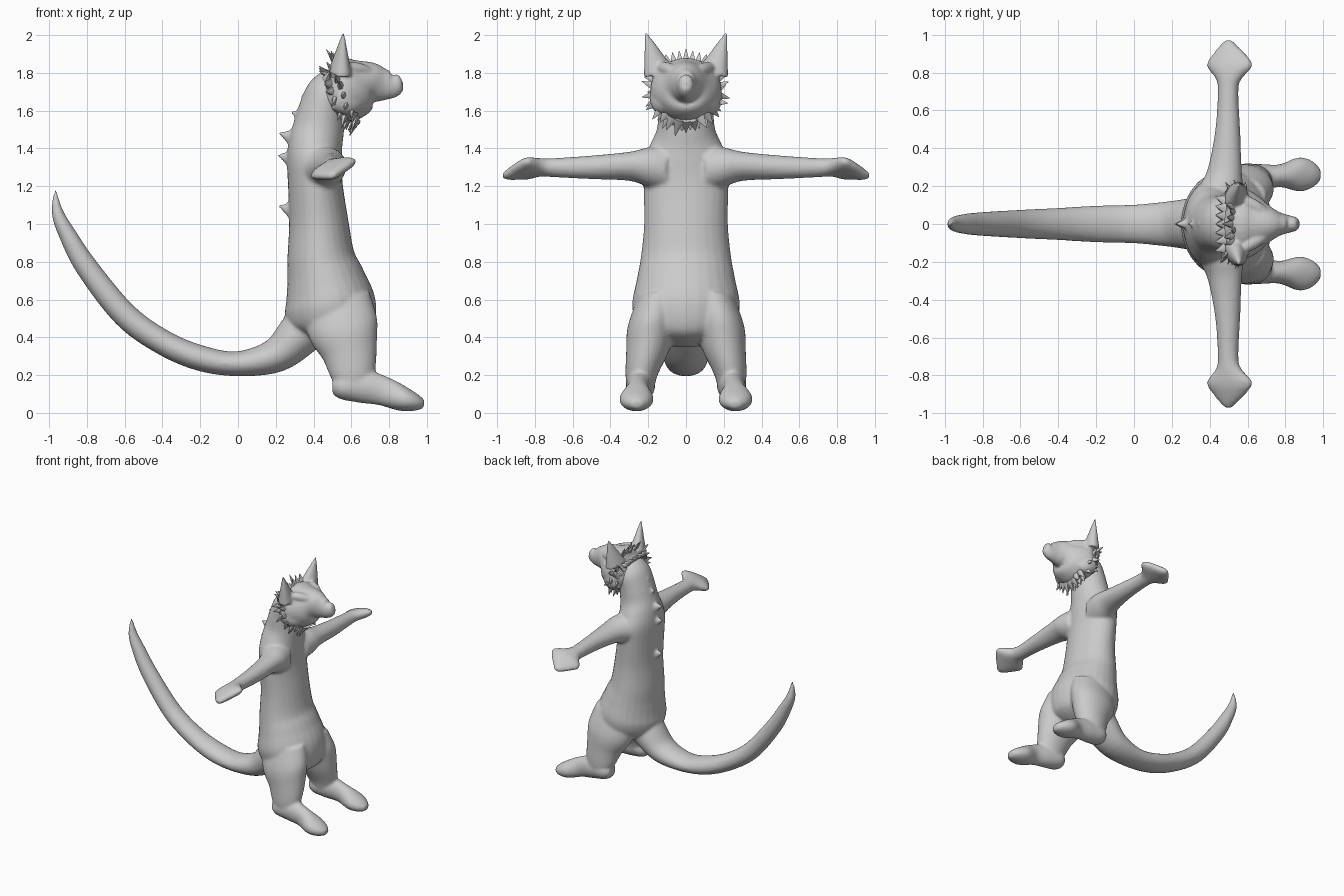
import bpy, bmesh, math, random
from mathutils import Vector, Matrix

random.seed(4)
if "Cube" in bpy.data.objects:
    bpy.data.objects.remove(bpy.data.objects["Cube"])

grey = bpy.data.materials.new("plain grey")
grey.use_nodes = True
grey.diffuse_color = (0.6, 0.6, 0.6, 1)
grey.node_tree.nodes["Principled BSDF"].inputs["Base Color"].default_value = (0.6, 0.6, 0.6, 1)


def blend(a, b, c, d, t):
    """Smooth curve through b and c."""
    return 0.5 * (2 * b + (c - a) * t + (2 * a - 5 * b + 4 * c - d) * t * t
                  + (3 * b - a - 3 * c + d) * t ** 3)


def loft(bm, sections, side, steps=5, count=28):
    """Tube through sections (x, y, z, radius along side, other radius)."""
    s = [sections[0]] + list(sections) + [sections[-1]]
    path = []
    for i in range(1, len(s) - 2):
        for k in range(steps):
            path.append([blend(*q, k / steps) for q in zip(*s[i - 1:i + 3])])
    path.append(list(sections[-1]))
    points = [Vector(p[:3]) for p in path]
    side = Vector(side).normalized()
    rings = []
    for i, p in enumerate(path):
        along = points[min(i + 1, len(path) - 1)] - points[max(i - 1, 0)]
        other = along.cross(side).normalized()
        rings.append([bm.verts.new(points[i] + side * math.cos(a) * max(p[3], 0.004)
                                   + other * math.sin(a) * max(p[4], 0.004))
                      for a in (math.tau * j / count for j in range(count))])
    faces = [bm.faces.new(rings[0]), bm.faces.new(rings[-1][::-1])]
    for lo, hi in zip(rings, rings[1:]):
        for j in range(count):
            n = (j + 1) % count
            faces.append(bm.faces.new((lo[j], hi[j], hi[n], lo[n])))
    bmesh.ops.recalc_face_normals(bm, faces=faces)


def spike(bm, base, tip, wide, thin, across, sides=8):
    """Flattened cone from base to tip, wide in the direction across."""
    base, tip = Vector(base), Vector(tip)
    z = (tip - base).normalized()
    y = z.cross(Vector(across)).normalized()
    x = y.cross(z)
    frame = Matrix((x * wide, y * thin, z * (tip - base).length)).transposed().to_4x4()
    bmesh.ops.create_cone(bm, cap_ends=True, segments=sides, radius1=1, radius2=0.06, depth=1,
                          matrix=Matrix.Translation((base + tip) / 2) @ frame)


def finish(name, bm, voxel=0, smooth=0):
    mesh = bpy.data.meshes.new(name)
    bm.to_mesh(mesh)
    bm.free()
    mesh.materials.append(grey)
    ob = bpy.data.objects.new(name, mesh)
    bpy.context.collection.objects.link(ob)
    if voxel:
        m = ob.modifiers.new("fuse", 'REMESH')
        m.mode, m.voxel_size, m.use_smooth_shade = 'VOXEL', voxel, True
        m = ob.modifiers.new("soften", 'SMOOTH')
        m.factor, m.iterations = 0.5, smooth
    else:
        bpy.ops.object.select_all(action='DESELECT')
        ob.select_set(True)
        bpy.context.view_layer.objects.active = ob
        bpy.ops.object.shade_smooth_by_angle(angle=math.radians(50))
    return ob


Y = (0, 1, 0)

# Body: torso and neck
bm = bmesh.new()
loft(bm, [(.47, 0, .36, .08, .10), (.48, 0, .44, .24, .22), (.49, 0, .56, .285, .242),
          (.465, 0, .70, .262, .21), (.44, 0, .82, .24, .18), (.428, 0, 1.0, .222, .158),
          (.41, 0, 1.2, .225, .145), (.405, 0, 1.33, .225, .146), (.41, 0, 1.42, .19, .143),
          (.425, 0, 1.5, .155, .137), (.445, 0, 1.6, .145, .125), (.48, 0, 1.7, .14, .115),
          (.51, 0, 1.77, .10, .08)], Y)

# Tail
loft(bm, [(.42, 0, .52, .13, .13), (.33, 0, .42, .14, .12), (.2, 0, .305, .122, .092),
          (0, 0, .26, .102, .066), (-.2, 0, .29, .097, .068), (-.4, 0, .375, .085, .067),
          (-.6, 0, .52, .075, .067), (-.8, 0, .77, .063, .06), (-.9, 0, .94, .052, .047),
          (-.955, 0, 1.06, .036, .032), (-.968, 0, 1.185, .006, .006)], Y)

for s in (1, -1):
    # Leg and foot
    loft(bm, [(.52, s * .14, .6, .12, .18), (.555, s * .18, .45, .13, .188),
              (.59, s * .205, .32, .112, .148), (.605, s * .235, .2, .085, .118),
              (.60, s * .24, .12, .07, .085)], Y)
    loft(bm, [(.50, s * .24, .14, .04, .04), (.55, s * .24, .14, .075, .07),
              (.66, s * .245, .14, .072, .088), (.77, s * .255, .115, .06, .078),
              (.87, s * .262, .075, .09, .066), (.94, s * .262, .055, .072, .046),
              (.985, s * .26, .045, .03, .022)], Y)
    # Arm and tilted hand
    loft(bm, [(.43, s * .1, 1.29, .13, .13), (.46, s * .2, 1.30, .115, .105),
              (.48, s * .3, 1.305, .09, .075), (.495, s * .5, 1.30, .066, .062),
              (.497, s * .7, 1.298, .055, .05), (.5, s * .765, 1.3, .07, .045),
              (.505, s * .835, 1.295, .128, .042), (.505, s * .89, 1.28, .098, .035),
              (.5, s * .94, 1.262, .05, .026), (.5, s * .97, 1.255, .02, .014)], (.94, 0, .34))

# Knobs along the spine
for x, z in ((.34, 1.67), (.29, 1.585), (.225, 1.475), (.22, 1.36), (.222, 1.09)):
    spike(bm, (x + .09, 0, z - .025), (x - .012, 0, z + .008), .062, .045, (0, 0, 1), 12)
finish("body", bm, .011, 5)

# Head with pointed snout
bm = bmesh.new()
loft(bm, [(.435, 0, 1.73, .07, .07), (.48, 0, 1.715, .15, .14), (.56, 0, 1.71, .188, .168),
          (.63, 0, 1.725, .165, .158), (.70, 0, 1.745, .108, .115), (.765, 0, 1.738, .064, .088),
          (.82, 0, 1.735, .046, .066), (.85, 0, 1.757, .036, .042), (.865, 0, 1.765, .02, .022)], Y)
for s in (1, -1):
    # Ear, brow and cheek
    spike(bm, (.54, s * .145, 1.80), (.558, s * .213, 2.015), .085, .06, (.3, s * .9, 0), 16)
    loft(bm, [(.58, s * .12, 1.83, .04, .03), (.65, s * .085, 1.815, .04, .035),
              (.71, s * .05, 1.79, .03, .03)], Y)
    loft(bm, [(.53, s * .14, 1.68, .05, .08), (.59, s * .13, 1.66, .055, .08),
              (.66, s * .09, 1.68, .04, .05)], Y)
finish("head", bm, .009, 4)

# Fur ruff: two rows of tufts around the face
bm = bmesh.new()
for row, (size, shift) in enumerate(((1.0, 0), (.92, -.05))):
    for i in range(26):
        a = math.radians(-90 + 360 * (i + row / 2) / 26)
        out = Vector((0, math.cos(a), math.sin(a)))
        if out.z > .6:
            continue
        x = .555 - .075 * out.z + shift
        base = Vector((x, 0, 1.705)) + out * .155 * size
        reach = random.uniform(.05, .085) * size
        tip = base + out * reach + Vector((random.uniform(-.05, .02), 0, random.uniform(-.03, .03)))
        spike(bm, base, tip, .032, .024, out.cross(Vector((1, 0, 0))), 6)
finish("fur_ruff", bm)

# Crown tufts between the ears
bm = bmesh.new()
for i in range(-3, 4):
    y = i * .03
    spike(bm, (.53, y, 1.83), (.49 + random.uniform(-.03, .03), y * 1.2, 1.925 - abs(y) * .3),
          .03, .022, Y, 6)
    spike(bm, (.48, y * 1.4, 1.79), (.43, y * 1.6, 1.835 - abs(y) * .3), .032, .022, Y, 6)
finish("crown_tufts", bm)
